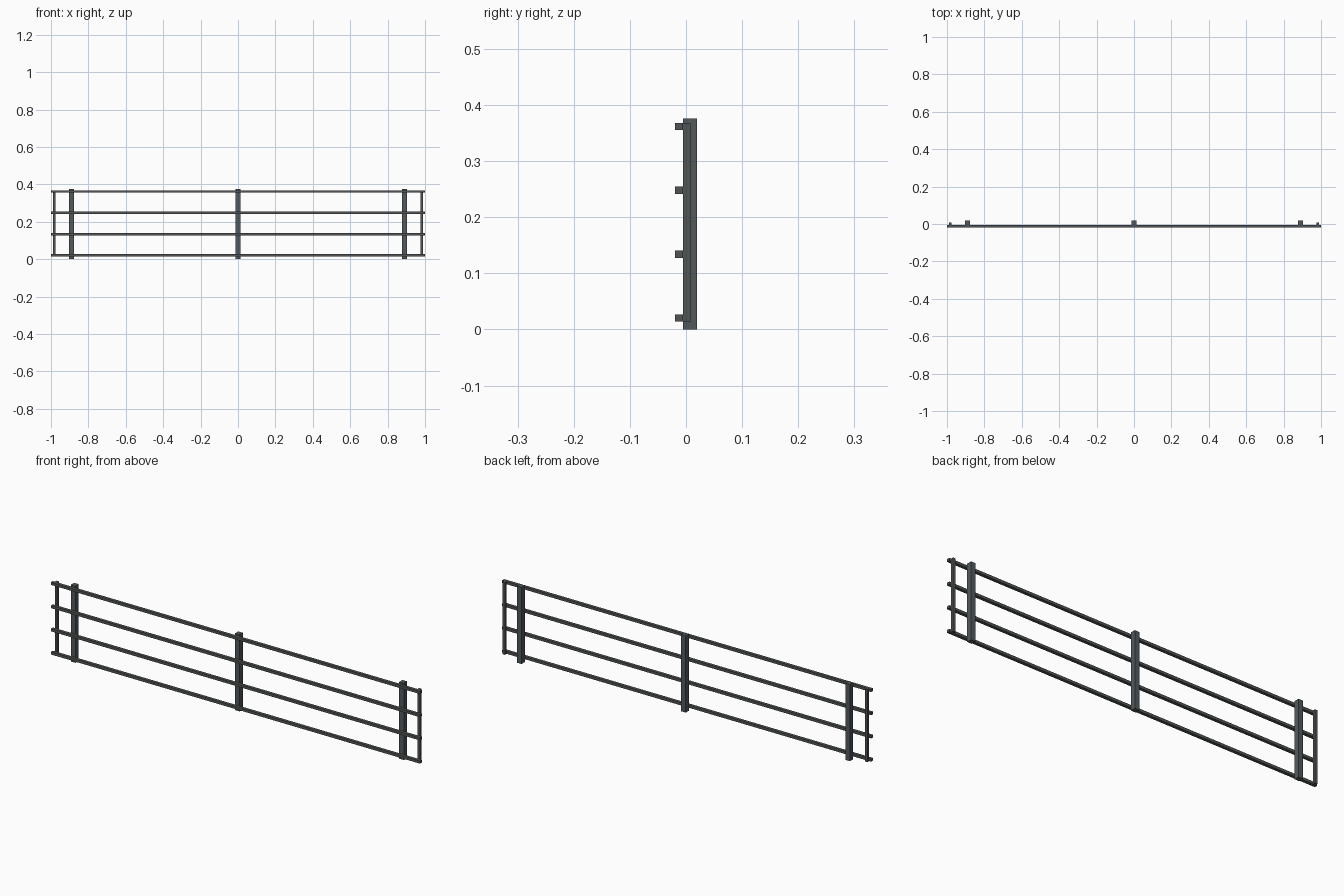
import bpy

if "Cube" in bpy.data.objects:
    bpy.data.objects.remove(bpy.data.objects["Cube"])


def material(name, rgb):
    m = bpy.data.materials.new(name)
    m.diffuse_color = (*rgb, 1.0)
    m.use_nodes = True
    m.node_tree.nodes["Principled BSDF"].inputs["Base Color"].default_value = m.diffuse_color
    return m


rail_mat = material("dark grey metal", (0.085, 0.09, 0.09))
post_mat = material("slate grey metal", (0.085, 0.1, 0.108))


def box(name, x, y, z, mat):
    """Box from (min, max) extents on each axis."""
    bpy.ops.mesh.primitive_cube_add(size=1)
    o = bpy.context.object
    o.name = name
    for v in o.data.vertices:
        v.co = [lo if c < 0 else hi for c, (lo, hi) in zip(v.co, (x, y, z))]
    o.data.materials.append(mat)
    return o


# four long horizontal rails on the front
for i in range(4):
    zc = 0.0205 + i * 0.1137
    box("rail", (-1, 1), (-0.02, -0.005), (zc - 0.0065, zc + 0.0065), rail_mat)

# three thick posts behind the rails
for xc in (-0.89, 0, 0.89):
    box("post", (xc - 0.0125, xc + 0.0125), (-0.005, 0.02), (0, 0.376), post_mat)

# thin upright bars tying the rail ends together
for xc in (-0.983, 0.983):
    box("end_bar", (xc - 0.0065, xc + 0.0065), (-0.005, 0.008), (0.014, 0.368), rail_mat)
